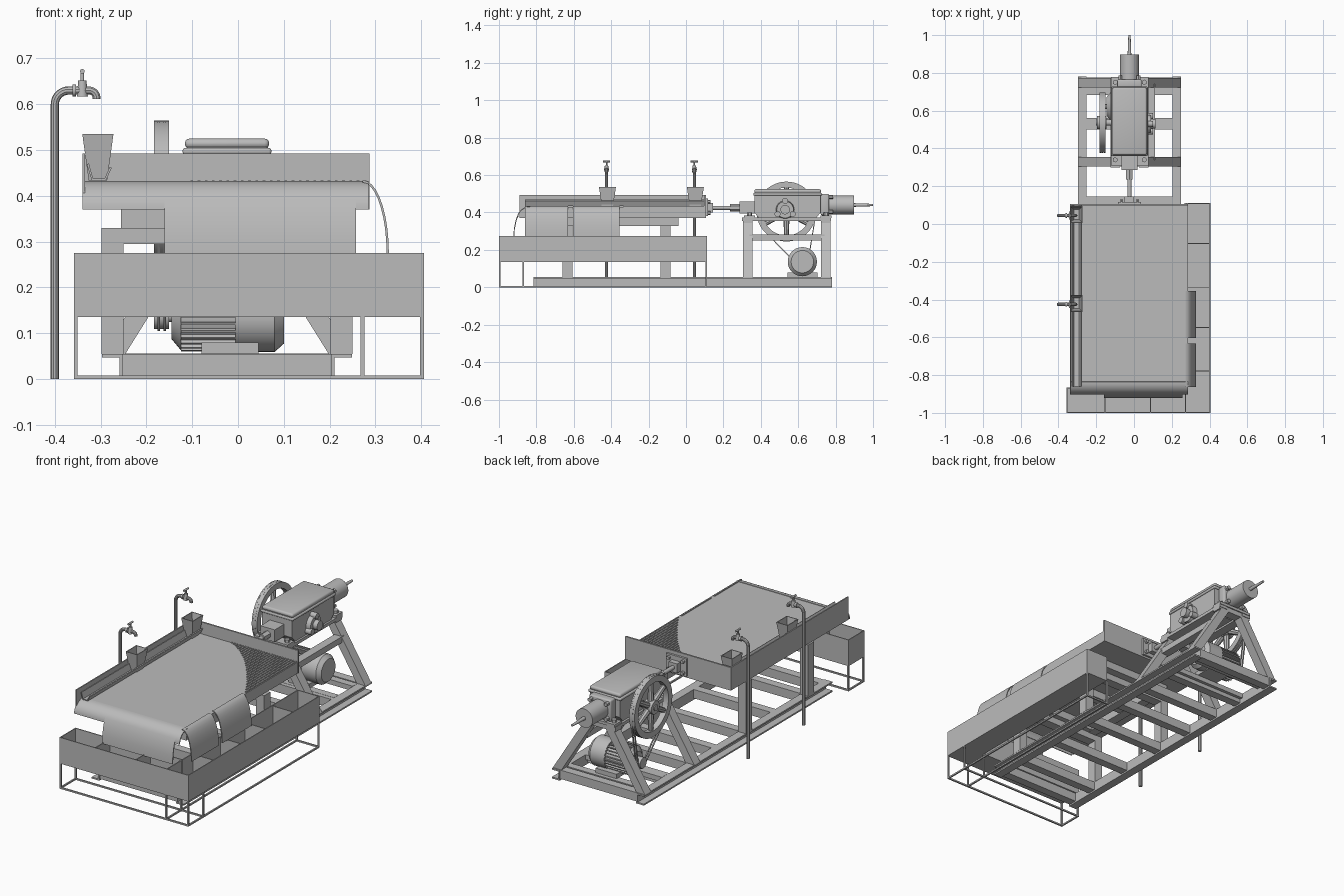
import bpy, bmesh, math
from mathutils import Vector
from math import sin, cos, pi, radians

if "Cube" in bpy.data.objects:
    bpy.data.objects.remove(bpy.data.objects["Cube"])

steel = bpy.data.materials.new("steel_grey")
steel.diffuse_color = (0.5, 0.5, 0.5, 1)
steel.use_nodes = True
steel.node_tree.nodes["Principled BSDF"].inputs["Base Color"].default_value = steel.diffuse_color
CX = -0.024  # centre line of the frame and drive


def finish(name, bm):
    bmesh.ops.recalc_face_normals(bm, faces=bm.faces)
    me = bpy.data.meshes.new(name)
    bm.to_mesh(me)
    bm.free()
    me.materials.append(steel)
    ob = bpy.data.objects.new(name, me)
    bpy.context.collection.objects.link(ob)
    return ob


def place(axis, u, v, w):
    return {'x': (w, u, v), 'y': (u, w, v), 'z': (u, v, w)}[axis]


def prism(name, axis, pts, a, b):
    """Extrude a closed outline along an axis."""
    bm = bmesh.new()
    lo = [bm.verts.new(place(axis, u, v, a)) for u, v in pts]
    hi = [bm.verts.new(place(axis, u, v, b)) for u, v in pts]
    bm.faces.new(lo)
    bm.faces.new(hi)
    for i in range(len(pts)):
        j = (i + 1) % len(pts)
        bm.faces.new((lo[i], lo[j], hi[j], hi[i]))
    return finish(name, bm)


def box(name, x0, x1, y0, y1, z0, z1, bevel=0):
    ob = prism(name, 'z', [(x0, y0), (x1, y0), (x1, y1), (x0, y1)], z0, z1)
    if bevel:
        m = ob.modifiers.new("bevel", 'BEVEL')
        m.width, m.segments = bevel, 3
    return ob


def cyl(name, p, q, r, r2=None, n=24):
    bm = bmesh.new()
    p, q = Vector(p), Vector(q)
    d = q - p
    bmesh.ops.create_cone(bm, cap_ends=True, segments=n, radius1=r,
                          radius2=r if r2 is None else r2, depth=d.length)
    bm.transform(d.to_track_quat('Z', 'Y').to_matrix().to_4x4())
    bmesh.ops.translate(bm, verts=bm.verts, vec=(p + q) / 2)
    return finish(name, bm)


def ring(name, x0, x1, y, z, ro, ri, n=48):
    """Flat-sided ring around the x axis."""
    bm = bmesh.new()
    rows = [[bm.verts.new((x, y + r * cos(2 * pi * i / n), z + r * sin(2 * pi * i / n)))
             for i in range(n)] for x, r in ((x0, ro), (x1, ro), (x1, ri), (x0, ri))]
    for k in range(4):
        a, b = rows[k], rows[(k + 1) % 4]
        for i in range(n):
            j = (i + 1) % n
            bm.faces.new((a[i], a[j], b[j], b[i]))
    return finish(name, bm)


def sheet(name, axis, pts, a, b, t=0.005):
    """Thin bent plate following an open profile."""
    bm = bmesh.new()
    rows = [[bm.verts.new(place(axis, u, v, w)) for w in (a, b)] for u, v in pts]
    for r, s in zip(rows, rows[1:]):
        bm.faces.new((r[0], r[1], s[1], s[0]))
    ob = finish(name, bm)
    m = ob.modifiers.new("thickness", 'SOLIDIFY')
    m.thickness, m.offset = t, 0
    return ob


def tube(name, pts, r):
    cu = bpy.data.curves.new(name, 'CURVE')
    cu.dimensions, cu.bevel_depth, cu.bevel_resolution, cu.use_fill_caps = '3D', r, 3, True
    sp = cu.splines.new('POLY')
    sp.points.add(len(pts) - 1)
    for p, c in zip(sp.points, pts):
        p.co = (*c, 1)
    cu.materials.append(steel)
    ob = bpy.data.objects.new(name, cu)
    bpy.context.collection.objects.link(ob)


# base frame: outward channels and cross members
for s in (-1, 1):
    w, f, t = CX + s * 0.227, CX + s * 0.273, s * 0.008
    prism("base_channel", 'y', [(w, 0), (f, 0), (f, 0.008), (w + t, 0.008), (w + t, 0.047),
                                (f, 0.047), (f, 0.055), (w, 0.055)], -0.815, 0.78)
for y in (-0.81, -0.66, -0.40, -0.135, 0.10, 0.31, 0.50, 0.73):
    box("base_cross_member", CX - 0.227, CX + 0.227, y, y + 0.045, 0.008, 0.055)

# table supports
for y in (-0.66, -0.135):
    for s in (-1, 1):
        x = CX + s * 0.25
        box("table_leg", x - 0.024, x + 0.024, y, y + 0.052, 0.055, 0.3)
    box("table_cross_beam", CX - 0.274, CX + 0.274, y, y + 0.052, 0.295, 0.33)
for x in (-0.255, 0.155):
    box("deck_rail", x, x + 0.05, -0.63, -0.04, 0.328, 0.372)
for y in (-0.63, -0.36, -0.09):
    box("deck_rail_tie", -0.255, 0.205, y, y + 0.05, 0.33, 0.371)

# deck, end walls and riffles
box("deck", -0.335, 0.285, -0.845, 0.1, 0.37, 0.43)
box("back_wall", -0.34, 0.287, 0.097, 0.106, 0.37, 0.493)
box("left_wall", -0.34, -0.334, -0.89, 0.1, 0.37, 0.493)
for i in range(26):
    x = -0.12 + i * 0.0158
    y = 0.1 - 0.45 * ((x + 0.14) / 0.425) ** 1.6
    box("riffle", x, x + 0.006, y, 0.098, 0.429, 0.434)

# water launder along the left side
sheet("launder", 'y', [(-0.328, 0.47), (-0.318, 0.436), (-0.29, 0.436), (-0.278, 0.462)], -0.86, 0.1)
for y in (-0.42, 0.05):
    bm = bmesh.new()
    rows = []
    for hx, hy, z in ((0.02, 0.03, 0.433), (0.034, 0.045, 0.535), (0.030, 0.041, 0.535), (0.017, 0.027, 0.44)):
        rows.append([bm.verts.new((-0.306 + a * hx, y + b * hy, z))
                     for a, b in ((-1, -1), (1, -1), (1, 1), (-1, 1))])
    for a, b in zip(rows, rows[1:]):
        for i in range(4):
            bm.faces.new((a[i], a[(i + 1) % 4], b[(i + 1) % 4], b[i]))
    bm.faces.new(rows[0])
    bm.faces.new(rows[3])
    finish("feed_hopper", bm)

# curved discharge aprons
arc = [radians(a) for a in range(0, 91, 10)]
lip = [(-0.835 - 0.065 * sin(a), 0.37 + 0.06 * cos(a)) for a in arc]
sheet("front_lip", 'x', lip, -0.34, 0.285)
sheet("front_apron", 'x', lip[:8] + [(-0.908, 0.36), (-0.918, 0.31), (-0.92, 0.265)], -0.16, 0.258)
side = [(0.272 + 0.055 * sin(a), 0.275 + 0.157 * cos(a)) for a in arc]
for y0, y1 in ((-0.862, -0.632), (-0.603, -0.355)):
    sheet("side_apron", 'y', side, y0, y1)

# L-shaped collecting trough
Z0, Z1, T = 0.135, 0.275, 0.005
box("trough_front_wall", -0.358, 0.406, -1.0, -1.0 + T, Z0, Z1)
box("trough_left_end", -0.358, -0.358 + T, -1.0, -0.865, Z0, Z1)
box("trough_inner_front", -0.358, 0.28, -0.87, -0.865, Z0, Z1)
box("trough_right_wall", 0.406 - T, 0.406, -1.0, 0.112, Z0, Z1)
box("trough_inner_right", 0.275, 0.28, -0.87, 0.112, Z0, Z1)
box("trough_back_end", 0.275, 0.406, 0.112 - T, 0.112, Z0, Z1)
box("trough_front_floor", -0.358, 0.406, -1.0, -0.865, Z0, Z0 + T)
box("trough_right_floor", 0.275, 0.406, -0.87, 0.112, Z0, Z0 + T)
for x in (-0.155, 0.085, 0.27):
    box("trough_divider", x, x + T, -1.0, -0.865, Z0, Z1 - 0.004)
for y in (-0.78, -0.55, -0.34, -0.105):
    box("trough_divider", 0.275, 0.406, y, y + T, Z0, Z1 - 0.004)

# thin trough stand
R = 0.008
for x, y in ((-0.358, -1), (0.398, -1), (-0.358, -0.873), (0.268, -0.873), (0.398, -0.873),
             (0.268, 0.104), (0.398, 0.104), (0.268, -1)):
    box("stand_leg", x, x + R, y, y + R, 0, Z0)
for y, x0 in ((-1, -0.358), (-0.873, -0.358), (0.104, 0.268)):
    box("stand_rail", x0, 0.406, y, y + R, 0, R)
for x, y1 in ((-0.358, -0.865), (0.268, 0.112), (0.398, 0.112)):
    box("stand_rail", x, x + R, -1, y1, 0, R)

# water pipes with taps
for y in (-0.425, 0.045):
    bend = [(-0.37 - 0.03 * cos(a), y, 0.6 + 0.03 * sin(a)) for a in arc]
    tube("water_pipe", [(-0.4, y, 0)] + bend + [(-0.345, y, 0.63)], 0.009)
    cyl("tap_collar", (-0.362, y, 0.63), (-0.354, y, 0.63), 0.013)
    cyl("tap_body", (-0.34, y, 0.617), (-0.34, y, 0.652), 0.012, 0.009)
    cyl("tap_stem", (-0.34, y, 0.65), (-0.34, y, 0.676), 0.004, n=12)
    cyl("tap_handle", (-0.34, y - 0.02, 0.672), (-0.34, y + 0.02, 0.672), 0.005, n=12)
    tube("tap_spout", [(-0.34, y, 0.63)] + [(-0.325 + 0.016 * sin(a), y, 0.614 + 0.016 * cos(a))
                                            for a in arc] + [(-0.309, y, 0.611)], 0.009)

# drive stand with leaning legs
for y in (0.305, 0.722):
    for s in (-1, 1):
        prism("stand_leaning_leg", 'y', [(CX + s * 0.273, 0.055), (CX + s * 0.222, 0.055),
                                         (CX + s * 0.025, 0.37), (CX + s * 0.076, 0.37)], y, y + 0.05)
    box("stand_top_bar", CX - 0.1, CX + 0.1, y, y + 0.05, 0.345, 0.37)
for s in (-1, 1):
    box("stand_top_rail", CX + s * 0.075 - 0.025, CX + s * 0.075 + 0.025, 0.3, 0.775, 0.355, 0.372)
box("stand_side_tie", CX + 0.09, CX + 0.135, 0.34, 0.74, 0.25, 0.282)

# gearbox
prism("gearbox_body", 'x', [(0.365, 0.507), (0.365, 0.40), (0.395, 0.365), (0.69, 0.365),
                            (0.72, 0.40), (0.72, 0.507)], -0.112, 0.066)
box("gearbox_lid", -0.121, 0.073, 0.36, 0.727, 0.49, 0.505, 0.006)
box("gearbox_cover", -0.116, 0.068, 0.365, 0.722, 0.503, 0.525, 0.01)
for y in (0.31, 0.72):
    box("gearbox_foot", -0.122, 0.076, y, y + 0.058, 0.37, 0.385)
    for x in (-0.1, 0.054):
        cyl("foot_bolt", (x, y + 0.03, 0.38), (x, y + 0.03, 0.4), 0.014, n=6)
cyl("side_cover", (0.06, 0.53, 0.415), (0.09, 0.53, 0.415), 0.05, 0.045)
cyl("side_cover_hub", (0.085, 0.53, 0.415), (0.115, 0.53, 0.415), 0.025)
for k in range(3):
    a = pi / 2 + k * 2 * pi / 3
    y, z = 0.53 + 0.047 * cos(a), 0.415 + 0.047 * sin(a)
    cyl("side_cover_lug", (0.06, y, z), (0.1, y, z), 0.016, n=12)

# spring cylinder at the back and push rod at the front
box("cylinder_flange", CX - 0.065, CX + 0.065, 0.72, 0.765, 0.385, 0.5, 0.008)
for dx in (-0.048, 0.048):
    for z in (0.402, 0.482):
        cyl("flange_bolt", (CX + dx, 0.76, z), (CX + dx, 0.785, z), 0.011, n=6)
cyl("spring_cylinder", (CX, 0.76, 0.44), (CX, 0.897, 0.44), 0.05, n=32)
cyl("tail_rod", (CX, 0.89, 0.44), (CX, 1.0, 0.44), 0.01, 0.006, n=16)
box("rod_guide", CX - 0.042, CX + 0.042, 0.285, 0.37, 0.395, 0.46)
cyl("push_rod", (CX, 0.12, 0.425), (CX, 0.29, 0.425), 0.011, n=16)
cyl("rod_nut", (CX, 0.235, 0.425), (CX, 0.285, 0.425), 0.02, n=6)
box("rod_bracket_plate", CX - 0.06, CX + 0.06, 0.105, 0.117, 0.38, 0.475)
box("rod_bracket", CX - 0.025, CX + 0.025, 0.115, 0.145, 0.4, 0.45)
for dx in (-0.042, 0.042):
    for z in (0.397, 0.458):
        cyl("bracket_bolt", (CX + dx, 0.115, z), (CX + dx, 0.13, z), 0.01, n=6)

# grooved flywheel with six spokes
FY, FZ, MY, MZ = 0.537, 0.405, 0.622, 0.137
for x0, x1, r in ((-0.183, -0.176, 0.16), (-0.176, -0.171, 0.153), (-0.171, -0.163, 0.16),
                  (-0.163, -0.158, 0.153), (-0.158, -0.151, 0.16)):
    ring("flywheel_rim", x0, x1, FY, FZ, r, 0.128)
cyl("flywheel_hub", (-0.195, FY, FZ), (-0.145, FY, FZ), 0.035)
cyl("flywheel_shaft", (-0.2, FY, FZ), (-0.1, FY, FZ), 0.016)
for k in range(6):
    a = k * pi / 3 + pi / 6
    d = Vector((0, cos(a), sin(a)))
    c = Vector((-0.167, FY, FZ))
    cyl("flywheel_spoke", c + d * 0.025, c + d * 0.133, 0.017, 0.012, n=8)

# drive belts around flywheel and motor pulley
d = Vector((MY - FY, MZ - FZ))
base, sp = math.atan2(d.y, d.x), math.acos((0.157 - 0.03) / d.length)
loop = []
for cy, cz, r, a0, a1 in ((FY, FZ, 0.157, base + sp, base + 2 * pi - sp), (MY, MZ, 0.03, base - sp, base + sp)):
    loop += [(cy + r * cos(a0 + (a1 - a0) * i / 24), cz + r * sin(a0 + (a1 - a0) * i / 24)) for i in range(25)]
for x in (-0.176, -0.163):
    sheet("drive_belt", 'x', loop + loop[:1], x, x + 0.006, 0.005)
cyl("motor_pulley", (-0.183, MY, MZ), (-0.151, MY, MZ), 0.028)

# finned motor
cyl("motor_shaft", (-0.18, MY, MZ), (-0.13, MY, MZ), 0.012)
cyl("motor_end_bell", (-0.145, MY, MZ), (-0.125, MY, MZ), 0.05, 0.074, n=32)
cyl("motor_body", (-0.125, MY, MZ), (0.0, MY, MZ), 0.068, n=32)
for k in range(28):
    a = 2 * pi * k / 28
    u, v = Vector((cos(a), sin(a))), Vector((-sin(a), cos(a))) * 0.0025
    c = Vector((MY, MZ))
    prism("motor_fin", 'x', [c + u * 0.06 - v, c + u * 0.077 - v, c + u * 0.077 + v, c + u * 0.06 + v], -0.125, -0.004)
cyl("motor_fan_cowl", (-0.005, MY, MZ), (0.08, MY, MZ), 0.078, n=32)
cyl("motor_cowl_end", (0.08, MY, MZ), (0.1, MY, MZ), 0.078, 0.06, n=32)
box("motor_base", -0.08, 0.045, MY - 0.08, MY + 0.08, 0.055, 0.08)
for y in (MY - 0.1, MY + 0.06):
    box("motor_mount_bar", CX - 0.227, CX + 0.227, y, y + 0.04, 0.03, 0.056)

# smooth shading on rounded parts
bpy.ops.object.select_all(action='SELECT')
bpy.context.view_layer.objects.active = bpy.data.objects["deck"]
bpy.ops.object.convert(target='MESH')
bpy.ops.object.shade_smooth_by_angle(angle=radians(32))
